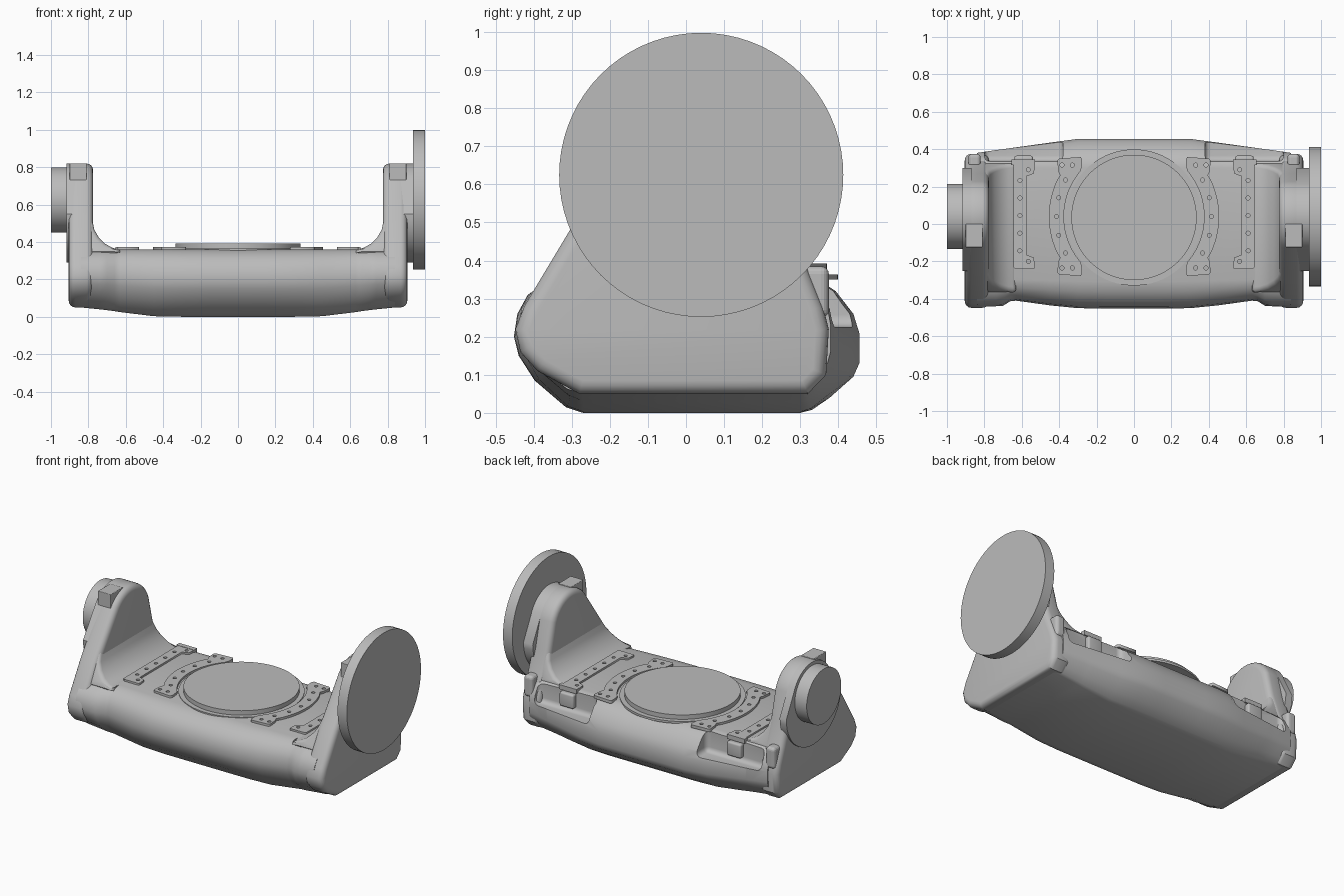
import bpy, bmesh, math
from math import sin, cos, radians

cube = bpy.data.objects.get("Cube")
if cube:
    bpy.data.objects.remove(cube)

grey = bpy.data.materials.new("machine_grey")
grey.use_nodes = True
grey.diffuse_color = (0.5, 0.5, 0.5, 1)
grey.node_tree.nodes["Principled BSDF"].inputs["Base Color"].default_value = (0.5, 0.5, 0.5, 1)

CY = 0.04       # rotation axis, y
AXIS = 0.625    # tilt axis height
DECK = 0.36     # table deck height


def activate(ob):
    bpy.ops.object.select_all(action='DESELECT')
    ob.select_set(True)
    bpy.context.view_layer.objects.active = ob


def smooth(ob, angle=35):
    activate(ob)
    bpy.ops.object.shade_smooth_by_angle(angle=radians(angle))


def loft(name, rings):
    """Closed skin through rings that have equal point counts."""
    bm = bmesh.new()
    rows = [[bm.verts.new(p) for p in ring] for ring in rings]
    n = len(rows[0])
    for a, b in zip(rows, rows[1:]):
        for i in range(n):
            j = (i + 1) % n
            bm.faces.new((a[i], a[j], b[j], b[i]))
    bm.faces.new(rows[0])
    bm.faces.new(rows[-1])
    bmesh.ops.recalc_face_normals(bm, faces=bm.faces)
    mesh = bpy.data.meshes.new(name)
    bm.to_mesh(mesh)
    bm.free()
    ob = bpy.data.objects.new(name, mesh)
    bpy.context.collection.objects.link(ob)
    mesh.materials.append(grey)
    return ob


def bevel(ob, width, segments=4, angle=50):
    m = ob.modifiers.new("bevel", 'BEVEL')
    m.width, m.segments, m.angle_limit = width, segments, radians(angle)
    m.limit_method = 'ANGLE'
    m.use_clamp_overlap = False
    activate(ob)
    bpy.ops.object.modifier_apply(modifier=m.name)


def side_prism(name, profile, x0, x1):
    """Extrude a (y, z) outline along x."""
    return loft(name, [[(x, y, z) for y, z in profile] for x in (x0, x1)])


def box(name, x, y, z, width=0.0):
    ob = side_prism(name, [(y[0], z[0]), (y[1], z[0]), (y[1], z[1]), (y[0], z[1])], *x)
    if width:
        bevel(ob, width)
    return ob


def arc(cx, cy, rx, ry, a0, a1, n):
    return [(cx + rx * cos(radians(a0 + (a1 - a0) * i / n)),
             cy + ry * sin(radians(a0 + (a1 - a0) * i / n))) for i in range(n + 1)]


def flat_plate(name, outline, holes, z0, z1):
    """Plate cut from a 2D outline with round holes."""
    cu = bpy.data.curves.new(name, 'CURVE')
    cu.dimensions, cu.fill_mode = '2D', 'BOTH'
    cu.extrude = (z1 - z0) / 2
    for loop in [outline] + [arc(x, y, 0.011, 0.011, 0, 330, 11) for x, y in holes]:
        sp = cu.splines.new('POLY')
        sp.points.add(len(loop) - 1)
        for p, (x, y) in zip(sp.points, loop):
            p.co = (x, y, 0, 1)
        sp.use_cyclic_u = True
    cu.materials.append(grey)
    ob = bpy.data.objects.new(name, cu)
    ob.location.z = (z0 + z1) / 2
    bpy.context.collection.objects.link(ob)
    activate(ob)
    bpy.ops.object.convert(target='MESH')


# Main body: cross-sections that taper towards the ends
FRONT = [(0, 0), (.25, .015), (.7, .085), (.93, .15), (1, .2), (.95, .26), (.8, .31), (.5, .348), (.2, .36)]
BACK = [(0, .36), (.25, .355), (.6, .32), (.9, .26), (1, .21), (1, .13), (.9, .095), (.5, .04), (.2, .008), (0, 0)]


def section(x, f, b, z0):
    pts = [(-.27 + (f + .27) * t, z) for t, z in FRONT] + [(.3 + (b - .3) * t, z) for t, z in BACK]
    return [(x, y, z0 + z * (DECK - z0) / DECK) for y, z in pts]


half = [(.15, -.452, .455, 0), (.3, -.45, .455, 0), (.45, -.435, .435, .003), (.63, -.41, .41, .025),
        (.66, -.412, .406, .03), (.70, -.437, .4, .035), (.74, -.44, .395, .04), (.84, -.44, .38, .05)]
stations = [(-x, f, b, z) for x, f, b, z in reversed(half)] + half
body = loft("body", [section(*s) for s in stations])

# Stepped pockets along the back edge
for s, side in ((-1, "right"), (1, "left")):
    cutter = box(side + "_pocket_cutter", sorted((s * .38, s * .8)), (.335, .7), (.225, .7), .03)
    cutter.hide_render = True
    cutter.hide_viewport = False
    m = body.modifiers.new("pocket", 'BOOLEAN')
    m.operation, m.solver, m.object = 'DIFFERENCE', 'EXACT', cutter
    activate(body)
    bpy.ops.object.modifier_apply(modifier=m.name)
    bpy.data.objects.remove(cutter)
smooth(body)

# Side arms, shoulders, sensor blocks and connectors
ARM = ([(-.28, .05), (-.39, .11), (-.435, .16), (-.448, .22), (-.425, .28), (-.305, .48)]
       + arc(CY, .62, .2, .2, 150, 20, 14)
       + [(.27, .52), (.32, .38), (.36, .28), (.375, .22), (.368, .1), (.32, .05)])
BOSS = arc(CY, .62, .2, .2, 150, 20, 14) + arc(.025, .55, .275, .26, 0, -180, 24)
FILLET = [(.63, .34), (.63, .36), (.67, .368), (.71, .39), (.745, .425), (.768, .465), (.78, .52), (.82, .52), (.82, .34)]


def arm_front(z):
    return -.305 + (z - .48) * .55 + .012


def arm_back(z):
    return .315 - (z - .38) * .36


for s, side in ((-1, "right"), (1, "left")):
    def span(a, b):
        return sorted((s * a, s * b))

    arm = side_prism(side + "_arm", ARM, *span(.775, .905))
    bevel(arm, .035)
    smooth(arm)

    shoulder = loft(side + "_shoulder", [[(s * x, edge(z), z) for x, z in FILLET]
                                         for edge in (arm_front, arm_back)])
    bevel(shoulder, .02, 3, 60)
    smooth(shoulder)

    boss = side_prism(side + "_bearing_boss", BOSS, *span(.87, .917 if s < 0 else .94))
    smooth(boss)

    box(side + "_sensor_block", span(.81, .9), (-.125, .0), (.725, .82), .004)
    box(side + "_arm_clip", span(.82, .885), (.3, .375), (.25, .385), .02)
    smooth(box(side + "_connector", span(.54, .64), (.32, .365), (.25, .34), .012))
    box(side + "_connector_bracket", span(.53, .655), (.315, .345), (.345, .374))

# Tilt axis face plate and opposite hub
smooth(side_prism("face_plate", arc(CY, AXIS, .373, .373, 0, 355, 71), .935, 1.0))
smooth(side_prism("support_hub", arc(CY, AXIS, .174, .174, 0, 354, 59), -1.0, -.9))

# Rotary table with its seat ring
for name, r, z0, z1 in (("table_seat", .364, .35, .364), ("rotary_table", .335, .355, .392)):
    circle = arc(0, .035, r, r, 0, 355, 71)
    smooth(loft(name, [[(x, y, z) for x, y in circle] for z in (z0, z1)]))

# Drilled plates on the deck, mirrored about the table
mid = .045
for s, side in ((-1, "right"), (1, "left")):
    top = [(.535, .285), (.53, .275), (.535, .225), (.575, .21)]
    strip = ([(.645, -.275), (.645, .275), (.635, .285)] + top
             + [(x, -y) for x, y in reversed(top)] + [(.635, -.285)])
    holes = [(.61, k * .094) for k in (-2, -1, 0, 1, 2)] + [(.565, .245), (.565, -.245)]
    flat_plate(side + "_strip_plate", [(s * x, y + mid) for x, y in strip],
               [(s * x, y + mid) for x, y in holes], .355, .372)

    tab = [(.455, .2), (.41, .235), (.455, .265), (.45, .31), (.285, .315), (.275, .3), (.28, .255)]
    inner = arc(0, 0, .375, .375, 40, -40, 20)
    outer = arc(0, 0, .455, .455, -25, 25, 14)
    crescent = (outer + [(.395, .22), (.405, .24), (.41, .3), (.4, .31), (.285, .318), (.277, .305), (.28, .262)]
                + inner + [(.28, -.262), (.277, -.305), (.285, -.318), (.4, -.31), (.41, -.3), (.405, -.24), (.395, -.22)])
    holes = [(.415 * cos(radians(a)), .415 * sin(radians(a))) for a in (-28, -14, 0, 14, 28)]
    holes += [(x, y) for x in (.33, .385) for y in (-.275, .275)]
    flat_plate(side + "_crescent_plate", [(s * x, y + mid - .005) for x, y in crescent],
               [(s * x, y + mid - .005) for x, y in holes], .355, .374)
